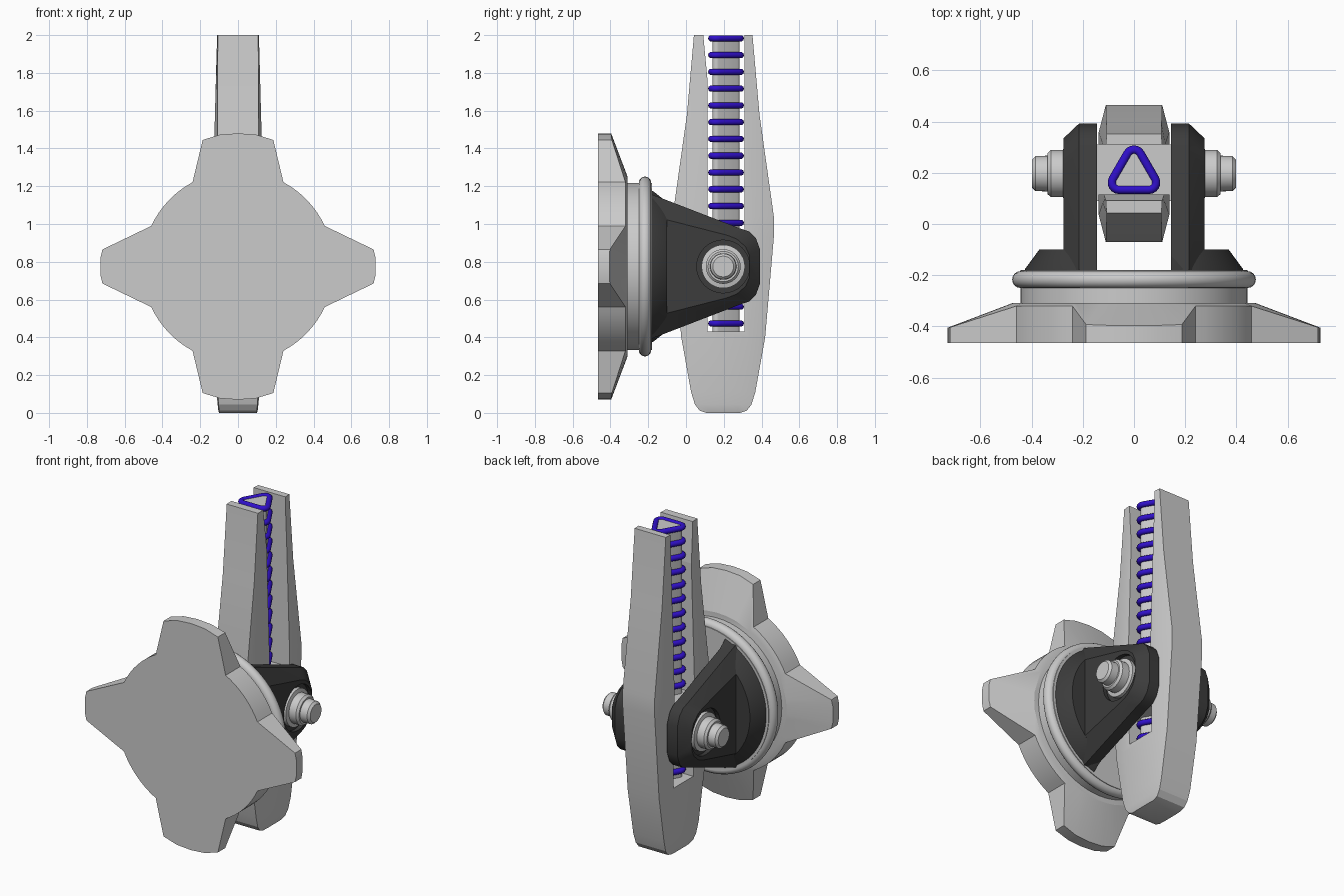
import bpy, bmesh, math
from math import sin, cos, pi

if "Cube" in bpy.data.objects:
    bpy.data.objects.remove(bpy.data.objects["Cube"])

CZ, PY = 0.775, 0.197          # height of the base axis, depth of the pivot axis


def material(name, rgb):
    m = bpy.data.materials.new(name)
    m.diffuse_color = (*rgb, 1)
    m.use_nodes = True
    m.node_tree.nodes["Principled BSDF"].inputs["Base Color"].default_value = m.diffuse_color
    return m


DARK = material("dark_grey", (0.045, 0.045, 0.045))
BLUE = material("blue", (0.03, 0.005, 0.6))


def loft(name, rings, mat=None, smooth=30, mirror=False, closed=False):
    """Skin a list of equal-length point rings; cap the ends unless closed."""
    bm = bmesh.new()
    vs = [[bm.verts.new(p) for p in r] for r in rings]
    n = len(vs[0])
    pairs = list(zip(vs, vs[1:])) + ([(vs[-1], vs[0])] if closed else [])
    for a, b in pairs:
        for i in range(n):
            j = (i + 1) % n
            bm.faces.new((a[i], a[j], b[j], b[i]))
    if not closed:
        bm.faces.new(vs[0])
        bm.faces.new(vs[-1])
    bmesh.ops.recalc_face_normals(bm, faces=bm.faces)
    me = bpy.data.meshes.new(name)
    bm.to_mesh(me)
    bm.free()
    ob = bpy.data.objects.new(name, me)
    bpy.context.collection.objects.link(ob)
    if mat:
        me.materials.append(mat)
    if smooth:
        bpy.ops.object.select_all(action='DESELECT')
        ob.select_set(True)
        bpy.context.view_layer.objects.active = ob
        bpy.ops.object.shade_smooth_by_angle(angle=math.radians(smooth))
    if mirror:
        ob.modifiers.new("mirror", 'MIRROR')
    return ob


def circle_y(r, y, n=64):
    return [(r * cos(2 * pi * i / n), y, CZ + r * sin(2 * pi * i / n)) for i in range(n)]


def circle_x(r, x, n=32):
    return [(x, PY + r * cos(2 * pi * i / n), CZ + r * sin(2 * pi * i / n)) for i in range(n)]


def cut(ob, cutter):
    cutter.hide_render = True
    cutter.hide_viewport = True
    cutter.display_type = 'WIRE'
    m = ob.modifiers.new("cut", 'BOOLEAN')
    m.operation, m.object, m.solver = 'DIFFERENCE', cutter, 'EXACT'


# --- Base plate: four-lobed outline with a conical upper face
a0, a1 = math.atan2(0.215, 0.46), math.atan2(0.445, 0.24)
quarter = [(0.728, 0), (0.727, 0.05), (0.718, 0.09)]
quarter += [(0.507 * cos(a0 + (a1 - a0) * t / 8), 0.507 * sin(a0 + (a1 - a0) * t / 8)) for t in range(9)]
quarter += [(0.187, 0.67), (0.095, 0.698), (0, 0.705)]
half = quarter + [(-x, z) for x, z in quarter[-2::-1]]
outline = half + [(x, -z) for x, z in half[-2:0:-1]]
back, slope, inner = [], [], []
for x, z in outline:
    r = math.hypot(x, z)
    back.append((x, -0.465, CZ + z))
    slope.append((x, -0.31 - (r - 0.48) * 0.383, CZ + z))
    inner.append((x * 0.475 / r, -0.309, CZ + z * 0.475 / r))
loft("base_plate", [back, slope, inner], smooth=20)

# --- Turntable drum and its rounded rim
loft("turntable_drum", [circle_y(0.443, -0.33), circle_y(0.443, -0.18)])
rim = [circle_y(0.443 + 0.033 * cos(2 * pi * k / 16), -0.217 + 0.033 * sin(2 * pi * k / 16)) for k in range(16)]
loft("turntable_rim", rim, closed=True)


# --- Bracket feet: tapered disc segments
def segment(r, y, n=28):
    a = math.acos(0.145 / r)
    return [(r * cos(-a + 2 * a * i / n), y, CZ + r * sin(-a + 2 * a * i / n)) for i in range(n + 1)]


loft("bracket_foot", [segment(0.43, -0.2), segment(0.425, -0.175), segment(0.37, -0.1)], DARK, mirror=True)

# --- Bracket arms: tapered plates with a broad outer chamfer and a round recess
big = [(-0.19, 0.385), (0.29, 0.2), (0.335, 0.185), (0.37, 0.15), (0.392, 0.09)]
small = [(-0.19, 0.27), (0.22, 0.165), (0.27, 0.145), (0.315, 0.105), (0.335, 0.06)]


def arm_ring(prof, x):
    full = prof + [(y, -z) for y, z in reversed(prof)]
    return [(x, y, CZ + z) for y, z in full]


arm = loft("bracket_arm", [arm_ring(big, 0.145), arm_ring(big, 0.215), arm_ring(small, 0.275)], DARK)
cut(arm, loft("recess_cutter", [circle_x(0.14, 0.25), circle_x(0.14, 0.35)], smooth=0))
arm.modifiers.new("mirror", 'MIRROR')

# --- Pivot pins with stepped ends
pin = [(0.24, 0.115), (0.272, 0.115), (0.277, 0.092), (0.325, 0.092), (0.338, 0.08),
       (0.338, 0.07), (0.385, 0.068), (0.398, 0.055)]
loft("pivot_pin", [circle_x(r, x) for x, r in pin], mirror=True)

# --- Forked body: (z, half depth, edge half width, middle half width), slotted through x
levels = [(0, 0.09, 0.098, 0.1), (0.012, 0.125, 0.1, 0.104), (0.045, 0.15, 0.103, 0.108),
          (0.11, 0.17, 0.106, 0.114), (0.4, 0.222, 0.108, 0.13), (0.93, 0.268, 0.11, 0.138),
          (1.04, 0.268, 0.11, 0.138), (1.58, 0.192, 0.108, 0.122), (2, 0.155, 0.107, 0.111)]


def body_ring(z, h, e, m):
    k = h * 0.6
    pts = [(e, h), (m, k), (m, -k), (e, -h), (-e, -h), (-m, -k), (-m, k), (-e, h)]
    return [(x, PY + y, z) for x, y in pts]


body = loft("forked_body", [body_ring(*l) for l in levels], smooth=20)
slot = [(0.115, 0.43), (0.31, 0.43), (0.31, 2.1), (0.082, 2.1), (0.115, 1.75)]
cut(body, loft("slot_cutter", [[(x, y, z) for y, z in slot] for x in (-0.3, 0.3)], smooth=0))

# --- Hub block joining the fork to the brackets
hub = [(0.09, 0.6), (0.31, 0.6), (0.31, 0.95), (0.09, 0.95)]
loft("pivot_hub", [[(x, y, z) for y, z in hub] for x in (-0.145, 0.145)], smooth=0)


# --- Triangular rod wrapped with evenly spaced rings
def rounded_triangle(r, z, n=6):
    pts = []
    for cx, cy, start in ((0, 0.262, 30), (-0.058, 0.162, 150), (0.058, 0.162, 270)):
        for i in range(n + 1):
            a = math.radians(start + 120 * i / n)
            pts.append((cx + r * cos(a), cy + r * sin(a), z))
    return pts


loft("triangular_rod", [rounded_triangle(0.022, 0.42), rounded_triangle(0.022, 1.99)])
for i in range(18):
    z = 1.983 - 0.0888 * i
    ring = [rounded_triangle(0.028 + 0.017 * cos(2 * pi * k / 10), z + 0.017 * sin(2 * pi * k / 10))
            for k in range(10)]
    loft(f"rod_ring_{i + 1}", ring, BLUE, smooth=60, closed=True)
